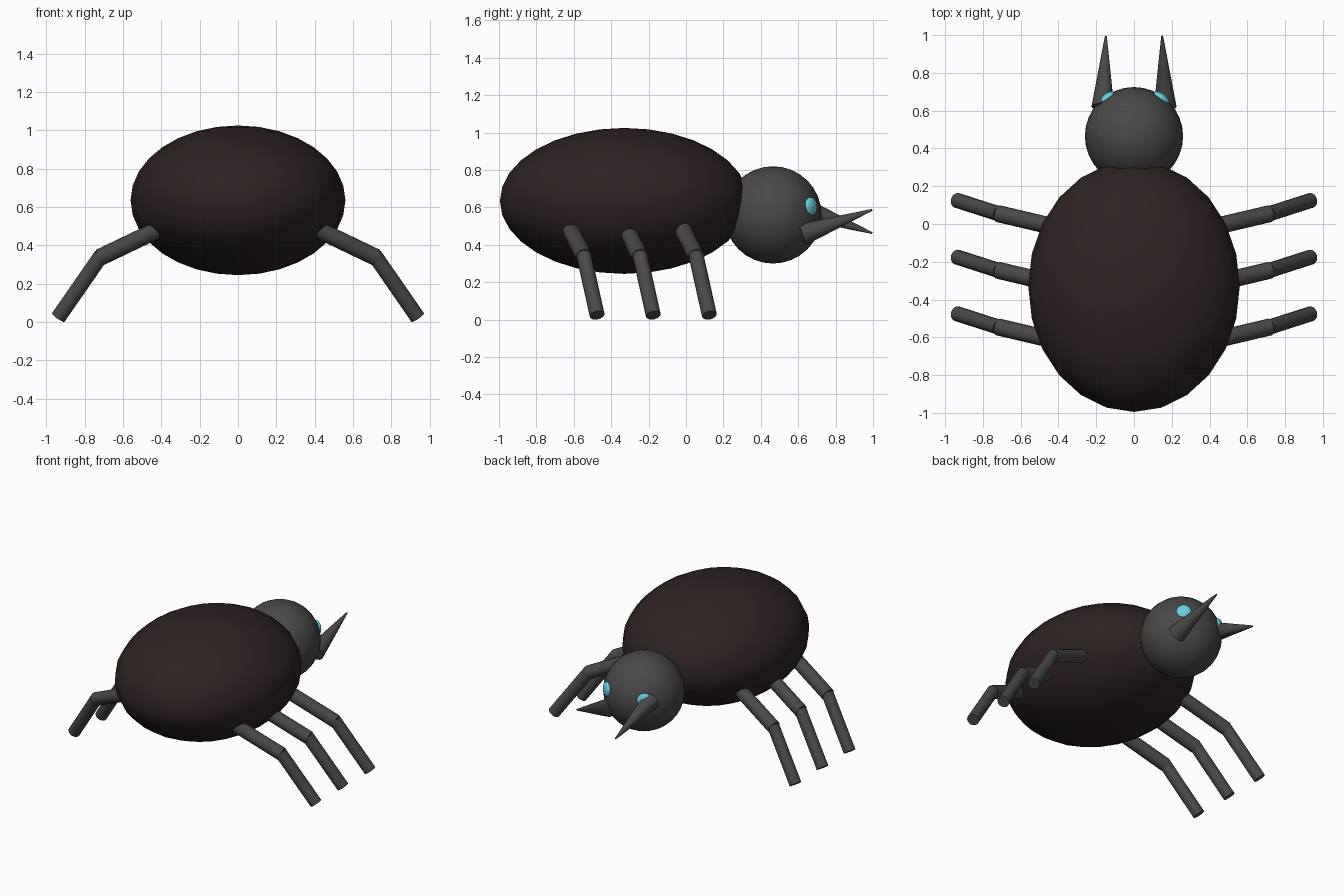
import bpy, math
from mathutils import Vector

if "Cube" in bpy.data.objects:
    bpy.data.objects.remove(bpy.data.objects["Cube"])


def material(name, rgb):
    m = bpy.data.materials.new(name)
    m.diffuse_color = (*rgb, 1)
    m.use_nodes = True
    m.node_tree.nodes["Principled BSDF"].inputs["Base Color"].default_value = m.diffuse_color
    return m


SHELL = material("dark brown shell", (0.027, 0.0165, 0.0165))
GREY = material("charcoal", (0.065, 0.065, 0.065))
CYAN = material("cyan eye", (0.14, 0.62, 0.75))


def finish(name, mat):
    ob = bpy.context.object
    ob.name = name
    ob.data.materials.append(mat)
    bpy.ops.object.shade_smooth_by_angle(angle=math.radians(40))
    return ob


def ellipsoid(name, mat, loc, radii, segments, rings, turn=0):
    bpy.ops.mesh.primitive_uv_sphere_add(segments=segments, ring_count=rings,
                                         radius=1, location=loc, rotation=(0, 0, turn))
    bpy.context.object.scale = radii
    return finish(name, mat)


def rod(name, mat, start, end, r1, r2, sides=16):
    a, b = Vector(start), Vector(end)
    d = b - a
    bpy.ops.mesh.primitive_cone_add(vertices=sides, radius1=r1, radius2=r2,
                                    depth=d.length, location=(a + b) / 2,
                                    rotation=d.to_track_quat('Z', 'Y').to_euler())
    return finish(name, mat)


# Body and head
ellipsoid("abdomen", SHELL, (0, -0.33, 0.635), (0.56, 0.665, 0.39), 24, 16)
ellipsoid("head", GREY, (0, 0.465, 0.56), (0.26, 0.26, 0.26), 32, 16)

for side, s in (("right", 1), ("left", -1)):
    # Flattened eye facing outward from the head
    ellipsoid(f"{side}_eye", CYAN, (s * 0.145, 0.667, 0.605), (0.05, 0.024, 0.05),
              16, 12, -s * math.atan2(0.145, 0.205))

    # Crossed fangs: one slopes up, the other down
    rod(f"{side}_fang", GREY, (s * 0.165, 0.62, 0.525 - s * 0.07),
        (s * 0.149, 0.995, 0.525 + s * 0.062), 0.06, 0.005)

    # Three two-part legs
    for place, y in (("front", 0), ("middle", -0.3), ("rear", -0.6)):
        knee = (s * 0.72, y + 0.055, 0.337)
        rod(f"{side}_{place}_upper_leg", GREY, (s * 0.38, y - 0.025, 0.5), knee, 0.045, 0.045)
        rod(f"{side}_{place}_lower_leg", GREY, (s * 0.713, y + 0.053, 0.347),
            (s * 0.937, y + 0.125, 0.024), 0.04, 0.04)
